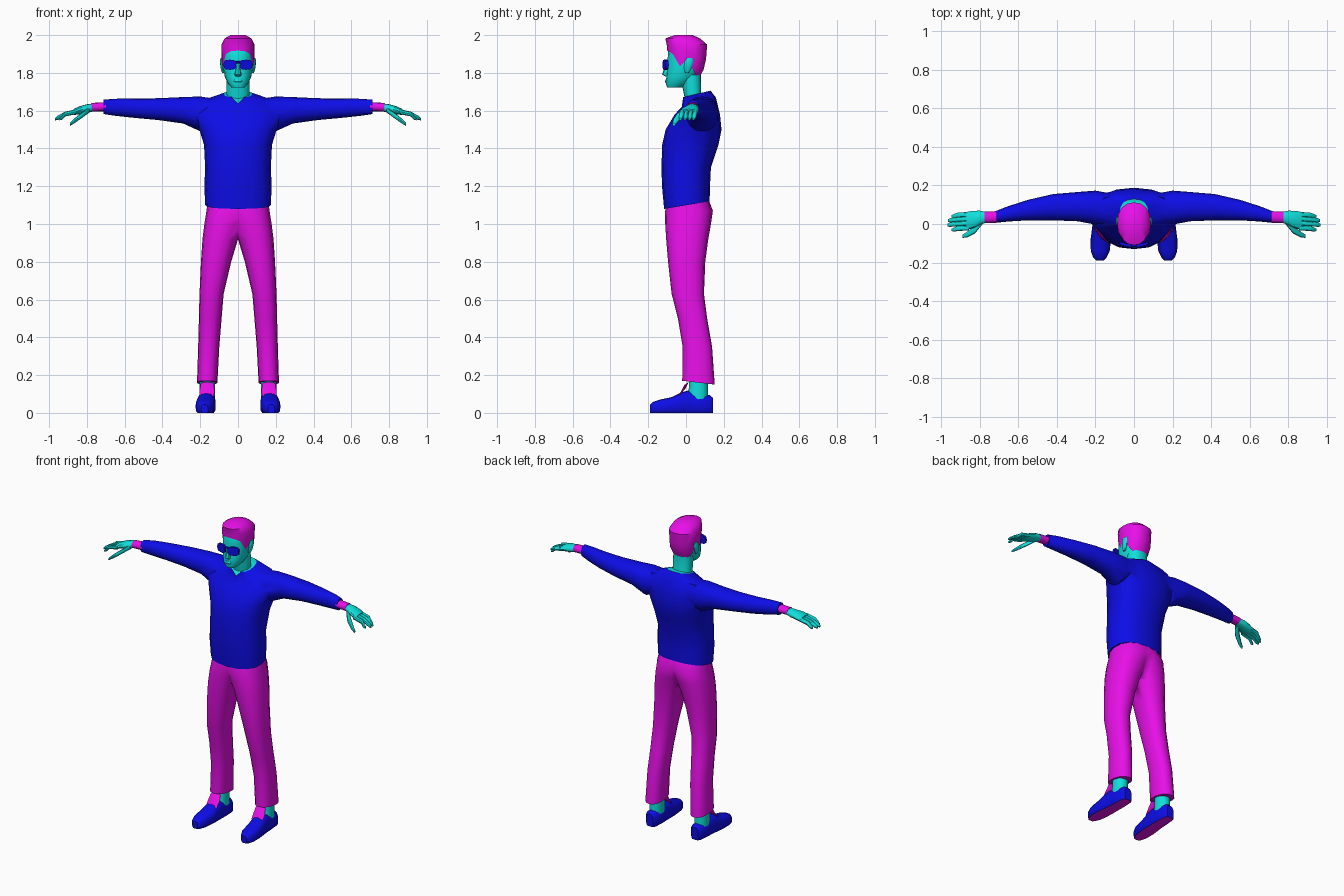
import bpy, bmesh, math
from mathutils import Vector

if "Cube" in bpy.data.objects:
    bpy.data.objects.remove(bpy.data.objects["Cube"])


def material(name, rgb):
    m = bpy.data.materials.new(name)
    m.diffuse_color = (*rgb, 1)
    m.use_nodes = True
    m.node_tree.nodes["Principled BSDF"].inputs["Base Color"].default_value = m.diffuse_color
    return m


BLUE = material("deep blue", (0.004, 0.004, 0.8))
TEAL = material("teal skin", (0.005, 0.75, 0.72))
PINK = material("magenta", (0.8, 0.005, 0.8))


def ring(c, u, v, n=16, p=0.9):
    """Superelliptic ring around c with half axes u and v."""
    pts = []
    for k in range(n):
        a = 2 * math.pi * k / n
        f = [math.copysign(abs(w) ** p, w) if abs(w) > 1e-6 else 0
             for w in (math.cos(a), math.sin(a))]
        pts.append(Vector(c) + Vector(u) * f[0] + Vector(v) * f[1])
    return pts


def loft(name, rings, mats, mirror=False, bisect=False, caps=(True, True), rule=None):
    """Skin a list of rings; rule picks a material index per face."""
    bm = bmesh.new()
    rows = [[bm.verts.new(q) for q in r] for r in rings]
    n = len(rows[0])
    for a, b in zip(rows, rows[1:]):
        for k in range(n):
            bm.faces.new((a[k], a[(k + 1) % n], b[(k + 1) % n], b[k]))
    if caps[0]:
        bm.faces.new(rows[0])
    if caps[1]:
        bm.faces.new(rows[-1])
    bmesh.ops.recalc_face_normals(bm, faces=bm.faces)
    if rule:
        for f in bm.faces:
            f.material_index = rule(f)
    me = bpy.data.meshes.new(name)
    bm.to_mesh(me)
    bm.free()
    for m in mats:
        me.materials.append(m)
    ob = bpy.data.objects.new(name, me)
    bpy.context.collection.objects.link(ob)
    if mirror:
        mod = ob.modifiers.new("mirror", 'MIRROR')
        if bisect:
            mod.use_bisect_axis[0] = True
    return ob


def level(z, cx, hw, yf, yb, tilt=0, **kw):
    """Horizontal ring given half width, front and back."""
    return ring((cx, (yf + yb) / 2, z), (hw, 0, 0), (0, (yb - yf) / 2, tilt), **kw)


def along_x(x, y, z, ry, rz, **kw):
    return ring((x, y, z), (0, ry, 0), (0, 0, rz), **kw)


# Sweater body with V collar; the collar cap is skin
body = [level(*r, p=0.85) for r in (
    (1.10, 0, .174, -.116, .125, .02), (1.2, 0, .178, -.127, .127),
    (1.3, 0, .174, -.13, .132), (1.42, 0, .18, -.126, .172),
    (1.5, 0, .205, -.108, .188), (1.58, 0, .24, -.06, .18),
    (1.645, 0, .2, -.022, .158, .025), (1.688, 0, .075, -.02, .13, .018))]
body[-1][12].z = 1.637
sweater = loft("sweater", body, [BLUE, TEAL],
               rule=lambda f: int(len(f.verts) > 4 and f.calc_center_median().z > 1.5))

# Sleeves merged into the sweater
sleeve = loft("sleeve", [along_x(*r) for r in (
    (.1, .075, 1.60, .08, .06), (.2, .085, 1.583, .088, .092),
    (.29, .09, 1.602, .076, .07), (.42, .087, 1.608, .068, .058),
    (.55, .072, 1.613, .053, .051), (.65, .053, 1.618, .04, .045),
    (.712, .038, 1.62, .031, .038))], [BLUE], mirror=True)
mod = sweater.modifiers.new("union", 'BOOLEAN')
mod.operation = 'UNION'
mod.solver = 'EXACT'
mod.object = sleeve
bpy.context.view_layer.objects.active = sweater
bpy.ops.object.modifier_apply(modifier="union")
bpy.data.objects.remove(sleeve)

# Wristbands and hands
loft("wristband", [along_x(.70, .037, 1.621, .03, .024, n=12),
                   along_x(.775, .034, 1.618, .03, .023, n=12)], [PINK], mirror=True)
loft("palm", [along_x(*r, n=12) for r in (
    (.765, .035, 1.617, .027, .021), (.80, .032, 1.611, .037, .023),
    (.84, .022, 1.602, .046, .021), (.872, .016, 1.592, .046, .016))], [TEAL], mirror=True)
for k, (y, tip) in enumerate(((.05, .945), (.028, .965), (.005, .968), (-.02, .945))):
    loft(f"finger_{k + 1}", [along_x(x, y + d, z, r, r, n=8) for x, d, z, r in (
        (.855, 0, 1.595, .013), (.915, -.004, 1.582, .0125),
        (tip - .012, -.009, 1.562, .011), (tip, -.01, 1.555, .006))], [TEAL], mirror=True)
loft("thumb", [along_x(*r, n=8) for r in (
    (.785, .015, 1.605, .016, .014), (.825, -.03, 1.577, .02, .015),
    (.865, -.055, 1.547, .015, .013), (.89, -.064, 1.527, .008, .008))], [TEAL], mirror=True)

# Trousers: one leg up to the waist, mirrored and joined at the centre
loft("trousers", [level(*r, p=0.85) for r in (
    (.16, .163, .054, -.02, .152, -.01), (.35, .155, .056, -.018, .138),
    (.5, .147, .06, -.043, .112), (.63, .14, .064, -.076, .095),
    (.8, .116, .08, -.095, .102), (.92, .094, .094, -.105, .118),
    (1.0, .07, .108, -.11, .132), (1.07, .035, .132, -.11, .142),
    (1.13, 0, .16, -.10, .12))], [PINK], mirror=True, bisect=True)

# Ankles, shoe tongues and shoes with magenta soles
loft("ankle", [level(.07, .163, .042, .01, .118, n=12),
               level(.2, .163, .042, .02, .115, n=12)], [TEAL], mirror=True)
loft("shoe_tongue", [ring(c, (hw, 0, 0), (0, .012, .008), n=8) for c, hw in (
    ((.165, -.04, .09), .038), ((.164, -.015, .12), .04), ((.163, .002, .155), .034))],
    [PINK], mirror=True)
shoe = []
for y, cx, hw, top in ((.142, .163, .025, .08), (.125, .163, .04, .095), (.06, .164, .046, .098),
                       (.01, .166, .047, .118), (-.025, .168, .05, .108), (-.08, .172, .053, .082),
                       (-.14, .175, .049, .07), (-.175, .177, .034, .058), (-.19, .177, .018, .045)):
    r = ring((cx, y, top * .4), (hw, 0, 0), (0, 0, top * .6), p=0.75)
    for q in r:
        q.z = max(q.z, 0)
    shoe.append(r)
loft("shoe", shoe, [BLUE, PINK], mirror=True, rule=lambda f: int(f.normal.z < -.9))

# Neck and head
loft("neck", [level(*r) for r in (
    (1.63, 0, .06, .0, .1), (1.70, 0, .062, -.014, .08), (1.79, 0, .062, -.03, .08))], [TEAL])
loft("head", [level(*r) for r in (
    (1.722, 0, .034, -.1, -.02), (1.745, 0, .055, -.107, .02), (1.78, 0, .07, -.104, .06),
    (1.83, 0, .079, -.1, .085), (1.88, 0, .081, -.097, .095), (1.93, 0, .08, -.093, .095),
    (1.97, 0, .055, -.06, .06))], [TEAL])
loft("nose", [level(*r, n=8) for r in (
    (1.782, 0, .014, -.112, -.09), (1.792, 0, .018, -.126, -.085),
    (1.82, 0, .012, -.117, -.085), (1.855, 0, .008, -.106, -.085))], [TEAL])
loft("lips", [level(*r, n=8) for r in (
    (1.746, 0, .018, -.108, -.09), (1.755, 0, .024, -.112, -.09),
    (1.766, 0, .018, -.108, -.09))], [TEAL])
loft("ear", [level(*r, n=8) for r in (
    (1.80, .079, .006, -.005, .015), (1.825, .083, .009, -.01, .03),
    (1.86, .087, .009, -.008, .04), (1.88, .086, .006, .005, .035))], [TEAL], mirror=True)

# Hair: shell whose lower edge follows a hairline from front to back
SHAPE = ((1.755, .06, -.05, .06), (1.83, .085, -.085, .1), (1.9, .088, -.098, .11),
         (1.95, .088, -.102, .112), (1.982, .072, -.11, .075), (2.0, .04, -.06, .035))
HAIRLINE = (1.918, 1.915, 1.9, 1.835, 1.872, 1.81, 1.78, 1.765, 1.76)


def hair_size(z):
    for a, b in zip(SHAPE, SHAPE[1:]):
        if z <= b[0]:
            t = (z - a[0]) / (b[0] - a[0])
            return [p + (q - p) * t for p, q in zip(a[1:], b[1:])]
    return SHAPE[-1][1:]


rows = []
for t in (0, .3, .6, 1):
    row = []
    for k in range(16):
        step = (k + 4) % 16                      # 0 at the front, 8 at the back
        low = HAIRLINE[min(step, 16 - step)]
        z = low + (1.95 - low) * t
        row.append(level(z, 0, *hair_size(z))[k])
    rows.append(row)
rows += [level(s[0], 0, *s[1:]) for s in SHAPE[4:]]
loft("hair", rows, [PINK], caps=(False, True))

# Sunglasses
loft("lens", [ring((.043, y, 1.843), (.034, .009, 0), (0, 0, .027), n=12, p=.65)
              for y in (-.115, -.1)], [BLUE], mirror=True)
loft("glasses_bridge", [along_x(x, -.113, 1.857, .006, .006, n=8) for x in (-.015, .015)], [BLUE])

# Smooth shading with sharp edges kept
for ob in bpy.context.scene.objects:
    ob.select_set(True)
    bpy.context.view_layer.objects.active = ob
bpy.ops.object.shade_smooth_by_angle(angle=math.radians(40))
